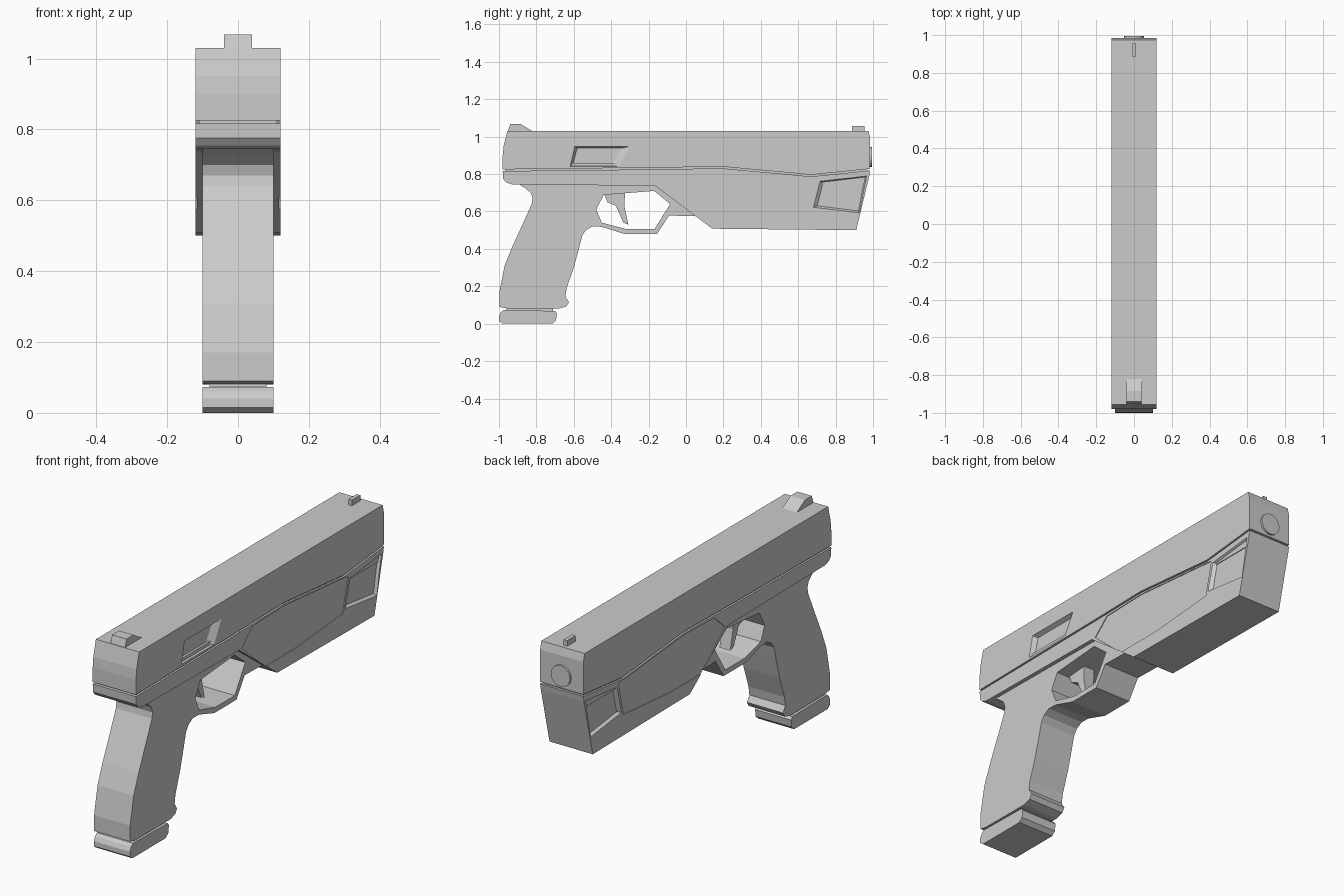
import bpy, bmesh, math


def prism(name, pts, x0, x1, pts_end=None):
    """Solid between a (y, z) profile at x0 and a profile at x1."""
    bm = bmesh.new()
    a = [bm.verts.new((x0, y, z)) for y, z in pts]
    b = [bm.verts.new((x1, y, z)) for y, z in (pts_end or pts)]
    bm.faces.new(a)
    bm.faces.new(b[::-1])
    n = len(a)
    for i in range(n):
        j = (i + 1) % n
        bm.faces.new((a[i], b[i], b[j], a[j]))
    bmesh.ops.recalc_face_normals(bm, faces=bm.faces)
    me = bpy.data.meshes.new(name)
    bm.to_mesh(me)
    bm.free()
    ob = bpy.data.objects.new(name, me)
    bpy.context.collection.objects.link(ob)
    return ob


def cut(target, cutter):
    """Subtract the cutter, then discard it."""
    cutter.hide_render = True
    mod = target.modifiers.new("cut", 'BOOLEAN')
    mod.operation = 'DIFFERENCE'
    mod.solver = 'EXACT'
    mod.object = cutter
    bpy.context.view_layer.objects.active = target
    bpy.ops.object.modifier_apply(modifier=mod.name)
    bpy.data.objects.remove(cutter)


W = 0.12   # half width of slide and fore body
G = 0.10   # half width of grip

# Upper slide, split from the lower body by a thin seam
seam = [(-0.98, 0.825), (-0.1, 0.835), (0.19, 0.84), (0.67, 0.796), (0.985, 0.828)]
slide = prism("slide", seam + [(0.985, 0.99), (0.975, 1.03), (-0.955, 1.03),
                               (-0.975, 0.95), (-0.98, 0.9)], -W, W)

# Lower body with the deep front housing
lower_seam = [(y, z - 0.009) for y, z in seam]
lower = prism("lower_body", lower_seam + [(0.98, 0.79), (0.91, 0.50), (0.14, 0.508),
              (-0.165, 0.737), (-0.93, 0.745), (-0.962, 0.755), (-0.978, 0.775)], -W, W)

# Recessed core that closes the seam
prism("seam_core", [(-0.965, 0.79), (-0.965, 0.86), (0.97, 0.86), (0.97, 0.75), (0.67, 0.75)],
      -0.11, 0.11)

# Ejection port on the right side, sloped at its front end
port = [(-0.62, 0.84), (-0.36, 0.84), (-0.30, 0.948), (-0.595, 0.948)]
port_in = [(-0.605, 0.848), (-0.40, 0.848), (-0.345, 0.938), (-0.582, 0.938)]
cut(slide, prism("port_cutter", port, W + 0.001, W - 0.022, port_in))

# Shallow side panels and front windows on both sides
panel = [(-0.055, 0.815), (-0.14, 0.737), (0.045, 0.575), (0.30, 0.575),
         (0.665, 0.606), (0.705, 0.775), (0.67, 0.780), (0.19, 0.822)]
window = [(0.68, 0.622), (0.928, 0.592), (0.966, 0.79), (0.716, 0.762)]
window_in = [(0.702, 0.630), (0.922, 0.603), (0.956, 0.782), (0.732, 0.755)]
for s in (-1, 1):
    cut(lower, prism("panel_cutter", panel, s * (W + 0.01), s * (W - 0.004)))
    cut(lower, prism("window_cutter", window, s * (W + 0.001), s * (W - 0.014), window_in))

# Grip and trigger guard
grip = prism("grip_frame", [
    (-0.90, 0.75), (-0.86, 0.725), (-0.83, 0.70), (-0.82, 0.67), (-0.825, 0.64),
    (-0.87, 0.54), (-0.93, 0.41), (-0.97, 0.31), (-0.998, 0.17), (-0.998, 0.09),
    (-0.96, 0.082), (-0.68, 0.08), (-0.64, 0.092), (-0.626, 0.115), (-0.645, 0.145),
    (-0.638, 0.19), (-0.60, 0.30), (-0.57, 0.41), (-0.555, 0.47), (-0.535, 0.50),
    (-0.50, 0.52), (-0.45, 0.518), (-0.33, 0.48), (-0.155, 0.48), (-0.09, 0.578),
    (0.05, 0.575), (0.06, 0.60), (-0.14, 0.75)], -G, G)
cut(grip, prism("guard_cutter", [
    (-0.44, 0.688), (-0.32, 0.698), (-0.17, 0.71), (-0.085, 0.64), (-0.168, 0.506),
    (-0.32, 0.506), (-0.45, 0.54), (-0.48, 0.61)], -0.3, 0.3))

# Trigger
prism("trigger", [(-0.44, 0.70), (-0.42, 0.65), (-0.375, 0.63), (-0.335, 0.54),
                  (-0.308, 0.53), (-0.33, 0.63), (-0.325, 0.71)], -0.03, 0.03)

# Magazine neck and base plate
prism("magazine_neck", [(-0.96, 0.06), (-0.71, 0.06), (-0.71, 0.09), (-0.96, 0.09)], -0.08, 0.08)
prism("magazine_base", [(-0.98, 0), (-0.715, 0), (-0.695, 0.018), (-0.69, 0.055),
                        (-0.70, 0.068), (-0.975, 0.073), (-0.99, 0.06), (-1.0, 0.04),
                        (-1.0, 0.015)], -G, G)

# Sights
prism("rear_sight", [(-0.955, 1.02), (-0.94, 1.068), (-0.885, 1.068), (-0.82, 1.029),
                     (-0.82, 1.02)], -0.04, 0.04)
prism("front_sight", [(0.888, 1.02), (0.888, 1.058), (0.955, 1.058), (0.955, 1.02)], -0.01, 0.01)

# Muzzle disc
bpy.ops.mesh.primitive_cylinder_add(vertices=24, radius=0.053, depth=0.04,
                                    location=(0, 0.975, 0.892), rotation=(math.pi / 2, 0, 0))
bpy.context.object.name = "muzzle"
